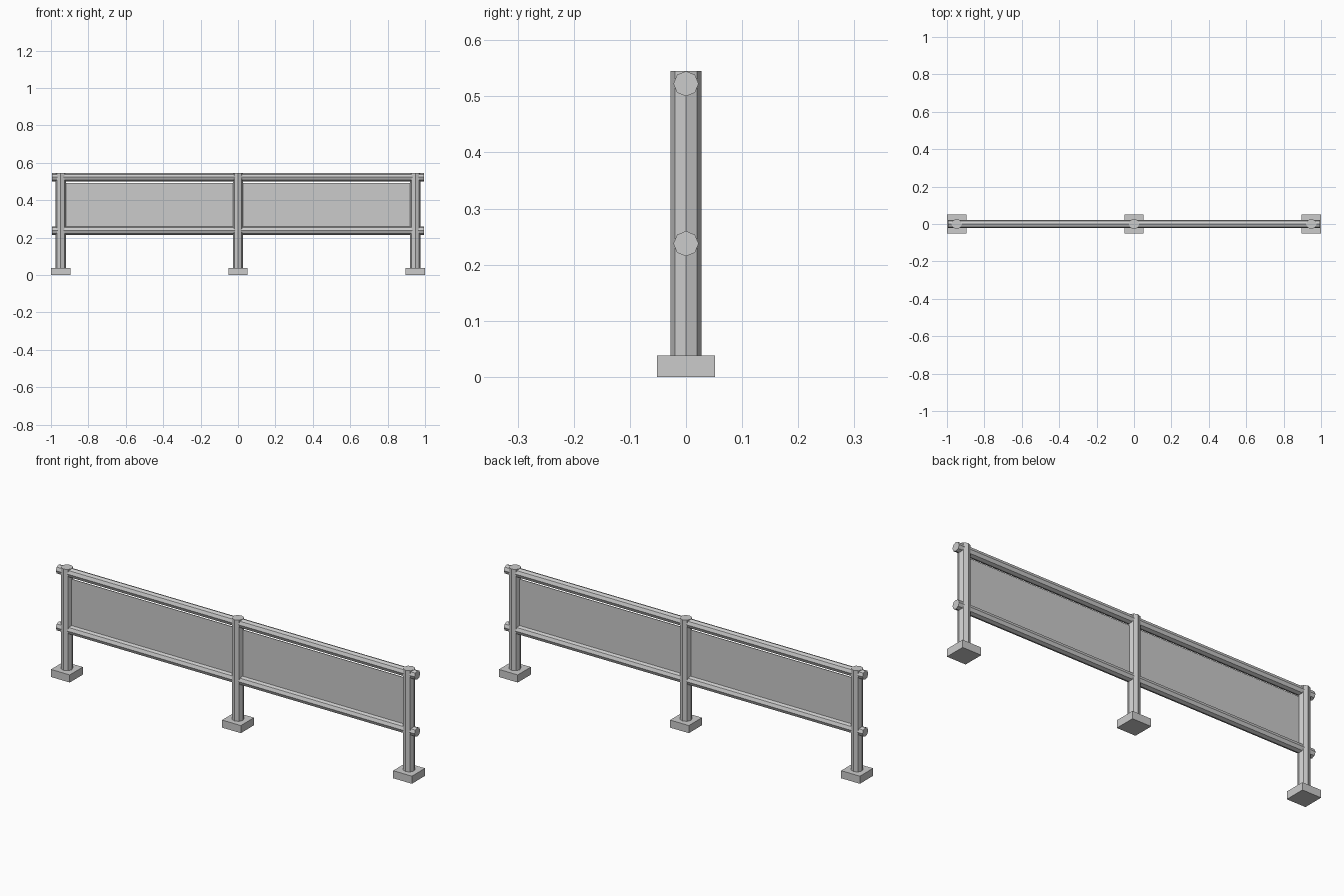
import bpy
from math import pi

if "Cube" in bpy.data.objects:
    bpy.data.objects.remove(bpy.data.objects["Cube"])

def box(name, center, size):
    bpy.ops.mesh.primitive_cube_add(size=1, location=center)
    ob = bpy.context.object
    ob.name = name
    ob.scale = size
    bpy.ops.object.transform_apply(location=False, rotation=False, scale=True)
    return ob

def octagon_bar(name, center, radius, length, along_x=False):
    # eight-sided bar with vertices on its main axes
    rot = (0, pi / 2, 0) if along_x else (0, 0, 0)
    bpy.ops.mesh.primitive_cylinder_add(vertices=8, radius=radius, depth=length,
                                        location=center, rotation=rot)
    bpy.context.object.name = name

POST_X = 0.948
TOP = 0.545
BASE_H = 0.038
POST_R = 0.028
RAIL_R = 0.0225

# posts standing on square feet
for label, x in (("left", -POST_X), ("middle", 0), ("right", POST_X)):
    box(f"{label}_foot", (x, 0, BASE_H / 2), (0.104, 0.104, BASE_H))
    octagon_bar(f"{label}_post", (x, 0, (BASE_H + TOP) / 2), POST_R, TOP - BASE_H)

# horizontal rails, poking out past the end posts
for label, z in (("lower", 0.2375), ("upper", TOP - RAIL_R)):
    octagon_bar(f"{label}_rail", (0, 0, z), RAIL_R, 1.988, along_x=True)

# thin infill panels, with a slim gap under the upper rail
PANEL_BOTTOM, PANEL_TOP = 0.245, 0.492
for label, side in (("left", -1), ("right", 1)):
    box(f"{label}_panel", (side * POST_X / 2, 0, (PANEL_BOTTOM + PANEL_TOP) / 2),
        (POST_X - 0.04, 0.003, PANEL_TOP - PANEL_BOTTOM))
